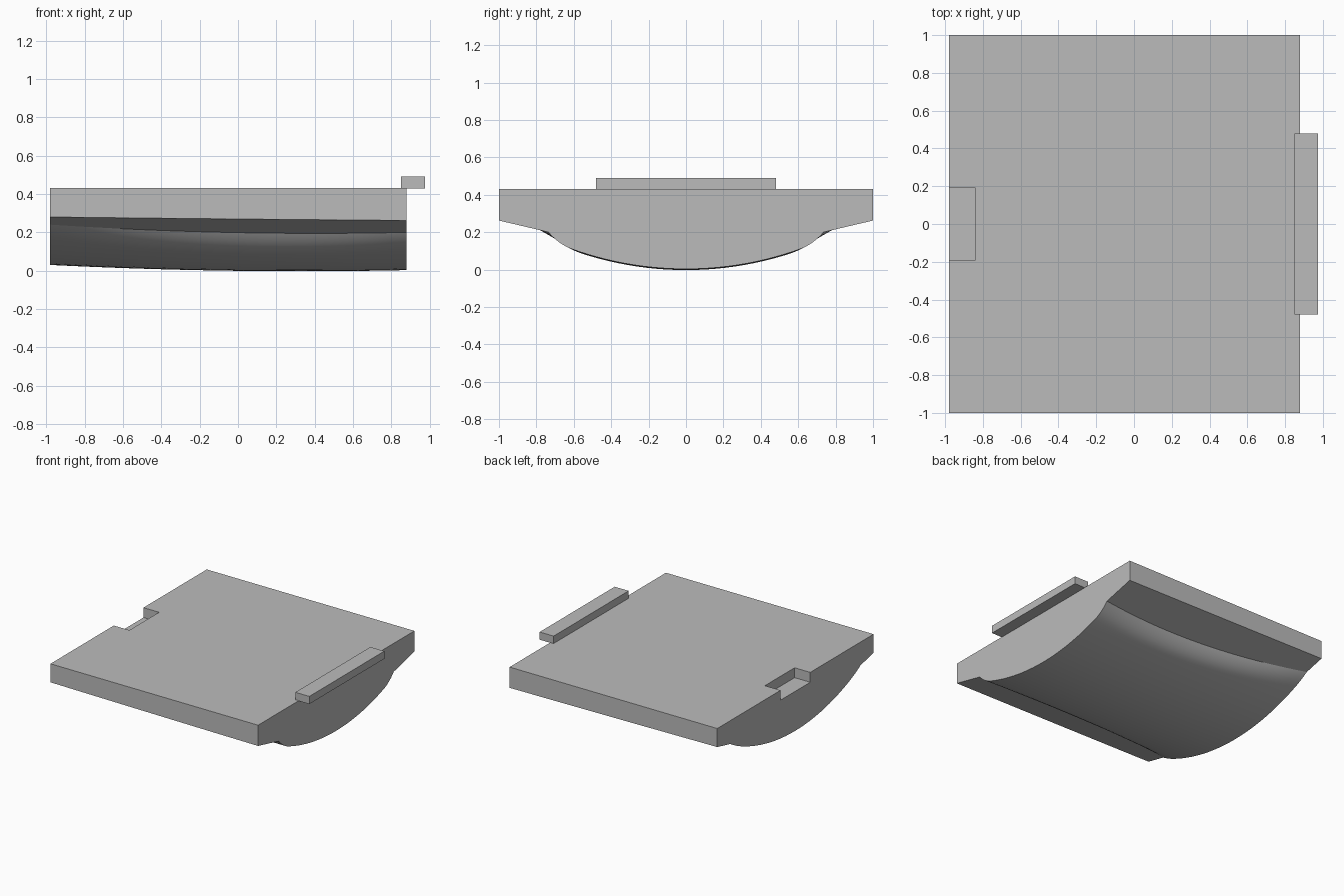
import bpy
import bmesh
import math

old = bpy.data.objects.get("Cube")
if old:
    bpy.data.objects.remove(old, do_unlink=True)

grey = bpy.data.materials.new("plain grey")
grey.use_nodes = True
colour = (0.5, 0.5, 0.5, 1)
grey.diffuse_color = colour
grey.node_tree.nodes["Principled BSDF"].inputs["Base Color"].default_value = colour

X0, X1, TOP, RADIUS = -0.98, 0.88, 0.43, 1.8


def box(name, x, y, z):
    bpy.ops.mesh.primitive_cube_add(size=1)
    ob = bpy.context.object
    ob.name = name
    for v in ob.data.vertices:
        for i, span in enumerate((x, y, z)):
            v.co[i] = span[0] if v.co[i] < 0 else span[1]
    ob.data.materials.append(grey)
    return ob


def blend(keys, x):
    """Smooth curve through evenly spaced values along the length."""
    n = len(keys)
    s = (x - X0) / (X1 - X0) * (n - 1)
    total = 0
    for i, k in enumerate(keys):
        w = 1
        for j in range(n):
            if j != i:
                w *= (s - j) / (i - j)
        total += k * w
    return total


def sag(y):
    return RADIUS - math.sqrt(RADIUS ** 2 - y * y)


def section(x, steps=40):
    """Closed cross-section: flat top, sloped flanges, round belly."""
    crease = blend((0.83, 0.70, 0.736), x)
    base = blend((0.03, 0.0, 0.003), x)
    rim = blend((0.28, 0.27, 0.262), x)
    corner = rim - 0.235 * (1 - crease)
    gap = corner - base - sag(crease)
    pts = [(-1, TOP), (-1, rim)]
    for i in range(steps + 1):
        y = crease * math.sin(math.pi * (i / steps - 0.5))
        flare = max(0, 1 - (crease - abs(y)) / 0.13) ** 2.3
        pts.append((y, base + sag(y) + gap * flare))
    return pts + [(1, rim), (1, TOP)]


# Body lofted along its length
bm = bmesh.new()
COUNT = 25
rings = []
for k in range(COUNT):
    x = X0 + (X1 - X0) * k / (COUNT - 1)
    rings.append([bm.verts.new((x, y, z)) for y, z in section(x)])
size = len(rings[0])
for a, b in zip(rings, rings[1:]):
    for i in range(size):
        j = (i + 1) % size
        bm.faces.new((a[i], a[j], b[j], b[i]))
    for i in (2, size - 3):
        bm.edges.get((a[i], b[i])).smooth = False
bm.faces.new(rings[0])
bm.faces.new(rings[-1])
bmesh.ops.recalc_face_normals(bm, faces=bm.faces)
mesh = bpy.data.meshes.new("body")
bm.to_mesh(mesh)
bm.free()
mesh.materials.append(grey)
body = bpy.data.objects.new("body", mesh)
bpy.context.collection.objects.link(body)

# Shallow notch in the right edge
cutter = box("notch_cutter", (X0 - 0.1, -0.84), (-0.19, 0.19), (0.35, 0.6))
cut = body.modifiers.new("notch", "BOOLEAN")
cut.object = cutter
cut.operation = "DIFFERENCE"
cut.solver = "EXACT"
bpy.ops.object.select_all(action="DESELECT")
body.select_set(True)
bpy.context.view_layer.objects.active = body
bpy.ops.object.modifier_apply(modifier=cut.name)
bpy.data.objects.remove(cutter, do_unlink=True)
bpy.ops.object.shade_smooth_by_angle(angle=math.radians(25))

# Overhanging tab on the left edge
box("tab", (0.85, 0.975), (-0.48, 0.48), (0.428, 0.49))
